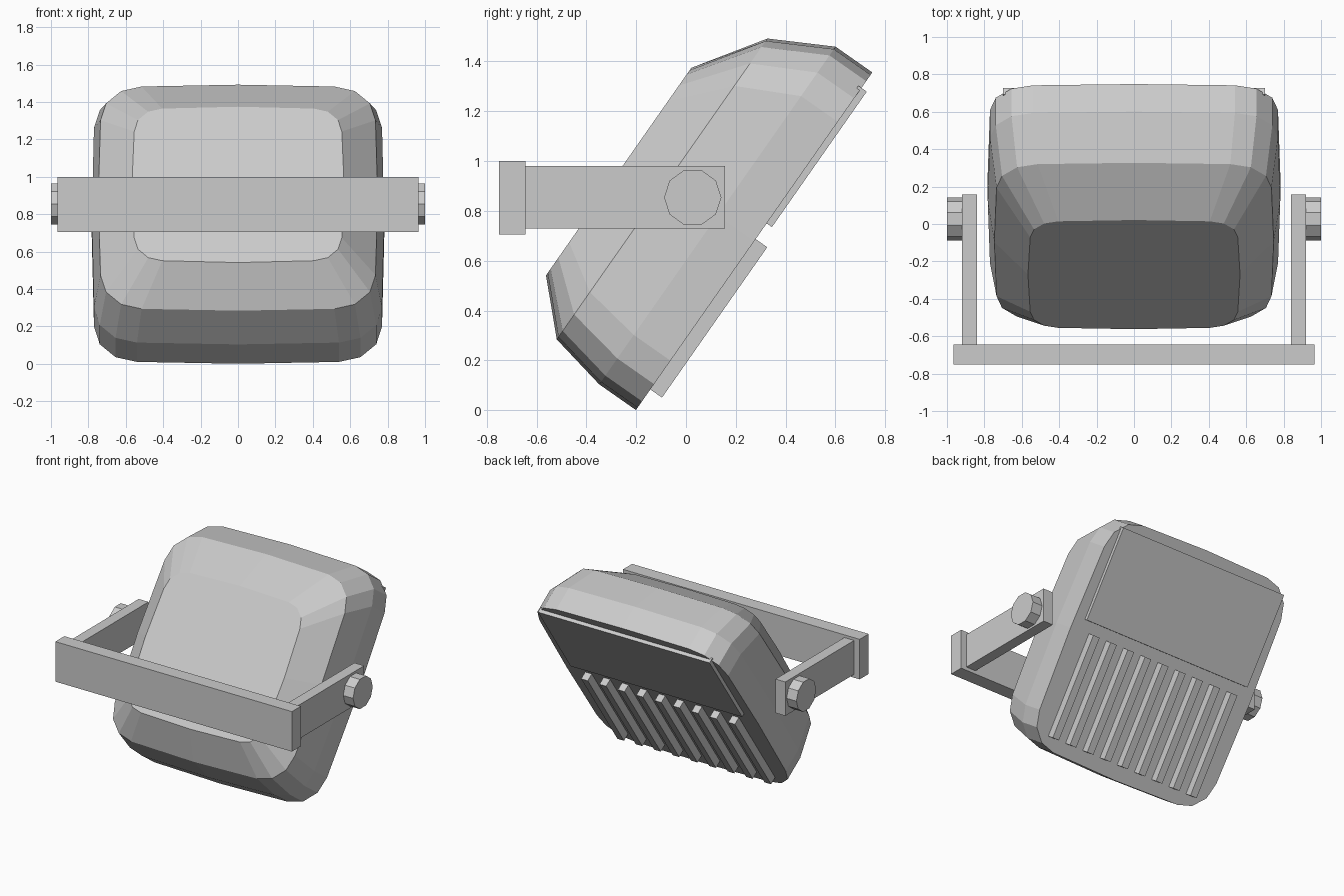
import bpy, bmesh, math
from mathutils import Vector

if "Cube" in bpy.data.objects:
    bpy.data.objects.remove(bpy.data.objects["Cube"])

grey = bpy.data.materials.new("light_grey")
grey.diffuse_color = (0.6, 0.6, 0.6, 1)
grey.use_nodes = True
grey.node_tree.nodes["Principled BSDF"].inputs["Base Color"].default_value = grey.diffuse_color

A = math.radians(55)
C, S = math.cos(A), math.sin(A)


def tilt(x, u, n):
    """Lamp space (across, up the slope, out of the front) to world."""
    return Vector((x, C * u - S * n, S * u + C * n))


def plain(x, y, z):
    return Vector((x, y, z))


def finish(bm, name):
    bmesh.ops.recalc_face_normals(bm, faces=bm.faces[:])
    me = bpy.data.meshes.new(name)
    bm.to_mesh(me)
    bm.free()
    me.materials.append(grey)
    ob = bpy.data.objects.new(name, me)
    bpy.context.collection.objects.link(ob)
    return ob


def box(name, xs, ys, zs, frame=plain):
    bm = bmesh.new()
    bmesh.ops.create_cube(bm, size=1)
    for v in bm.verts:
        v.co = frame(*[(r[0] + r[1]) / 2 + c * (r[1] - r[0])
                       for r, c in zip((xs, ys, zs), v.co)])
    return finish(bm, name)


def rounded_ring(hw, lo, hi, r, bow=0.012):
    """Rounded rectangle with slightly bowed sides."""
    mid, hh = (lo + hi) / 2, (hi - lo) / 2
    w, h = hw - bow, hh - bow
    pts = []
    for q, (sx, sy) in enumerate(((1, 1), (-1, 1), (-1, -1), (1, -1))):
        for k in range(4):
            a = math.radians(90 * q + 30 * k)
            pts.append((sx * (w - r) + r * math.cos(a),
                        mid + sy * (h - r) + r * math.sin(a)))
        pts.append(((0, mid + hh), (-hw, mid), (0, mid - hh), (hw, mid))[q])
    return pts


# Lamp housing: stacked rounded rings from the back to the front face
bm = bmesh.new()
rings = []
for n, hw, lo, hi, r in ((0.165, 0.782, -0.115, 1.540, 0.23),
                         (0.345, 0.782, -0.115, 1.540, 0.23),
                         (0.588, 0.747, -0.065, 1.410, 0.22),
                         (0.771, 0.567, 0.121, 1.138, 0.15)):
    rings.append([bm.verts.new(tilt(x, u, n))
                  for x, u in rounded_ring(hw, lo, hi, r)])
for a, b in zip(rings, rings[1:]):
    for i in range(len(a)):
        j = (i + 1) % len(a)
        bm.faces.new((a[i], a[j], b[j], b[i]))
bm.faces.new(rings[0])
bm.faces.new(rings[-1])
finish(bm, "housing")

# Cover panel on the upper half of the back
box("back_panel", (-0.70, 0.70), (0.80, 1.464), (0.139, 0.18), tilt)

# Cooling fins on the lower half of the back
for i in range(9):
    x = -0.6 + 0.15 * i
    box("cooling_fin", (x - 0.027, x + 0.027), (-0.014, 0.723), (0.108, 0.18), tilt)

# Mounting bracket
box("bracket_bar", (-0.965, 0.965), (-0.75, -0.645), (0.705, 1.0))
for s in (-1, 1):
    box("bracket_arm", sorted((s * 0.84, s * 0.92)), (-0.65, 0.157), (0.73, 0.98))
    # Ten-sided clamp knob
    bm = bmesh.new()
    loops = [[bm.verts.new((s * x, 0.027 + 0.115 * math.cos(math.tau * k / 10),
                            0.854 + 0.115 * math.sin(math.tau * k / 10)))
              for k in range(10)] for x in (0.915, 1.0)]
    for k in range(10):
        j = (k + 1) % 10
        bm.faces.new((loops[0][k], loops[0][j], loops[1][j], loops[1][k]))
    for l in loops:
        bm.faces.new(l)
    finish(bm, "clamp_knob")
